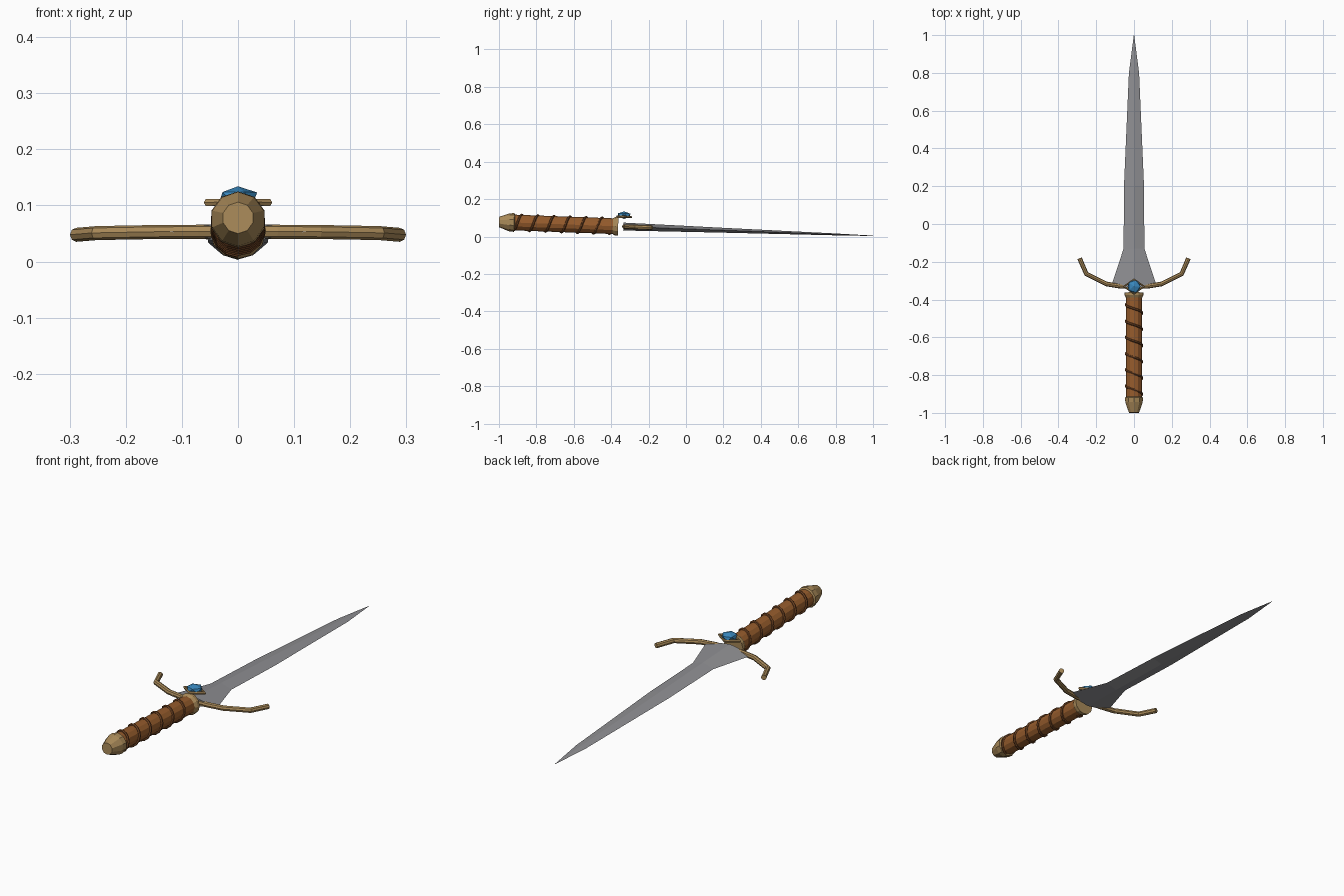
import bpy, bmesh, math
from mathutils import Matrix, Vector

if "Cube" in bpy.data.objects:
    bpy.data.objects.remove(bpy.data.objects["Cube"])

# The dagger is laid out along y, then tipped slightly so the point rests on the ground
TILT = Matrix.Translation((0, 0, 0.041)) @ Matrix.Rotation(-math.atan(0.037), 4, 'X')


def material(name, rgb):
    m = bpy.data.materials.new(name)
    m.diffuse_color = (*rgb, 1)
    m.use_nodes = True
    m.node_tree.nodes["Principled BSDF"].inputs["Base Color"].default_value = m.diffuse_color
    return m


STEEL = material("steel grey", (0.27, 0.27, 0.285))
GOLD = material("old gold", (0.40, 0.255, 0.10))
LEATHER = material("brown leather", (0.30, 0.105, 0.025))
CORD = material("dark leather cord", (0.17, 0.06, 0.018))
BLUE = material("blue gem", (0.04, 0.24, 0.50))


def add(name, mesh, mat):
    mesh.transform(TILT)
    mesh.materials.clear()
    mesh.materials.append(mat)
    ob = bpy.data.objects.new(name, mesh)
    bpy.context.collection.objects.link(ob)
    return ob


def add_bm(name, bm, mat):
    bmesh.ops.recalc_face_normals(bm, faces=bm.faces)
    me = bpy.data.meshes.new(name)
    bm.to_mesh(me)
    bm.free()
    return add(name, me, mat)


def loft(bm, rings):
    """Bridge rings of points and cap both ends."""
    vs = [[bm.verts.new(p) for p in ring] for ring in rings]
    n = len(vs[0])
    for a, b in zip(vs, vs[1:]):
        for i in range(n):
            j = (i + 1) % n
            bm.faces.new((a[i], a[j], b[j], b[i]))
    bm.faces.new(vs[0])
    bm.faces.new(vs[-1])


def lathe(name, profile, mat, sides=12):
    bm = bmesh.new()
    loft(bm, [[(r * math.sin(math.tau * i / sides), y, r * math.cos(math.tau * i / sides))
               for i in range(sides)] for y, r in profile])
    return add_bm(name, bm, mat)


def tube(name, pts, radius, mat, res=2, closed=False):
    cu = bpy.data.curves.new(name, 'CURVE')
    cu.dimensions = '3D'
    cu.bevel_depth = radius
    cu.bevel_resolution = res
    cu.use_fill_caps = True
    sp = cu.splines.new('POLY')
    sp.points.add(len(pts) - 1)
    for p, co in zip(sp.points, pts):
        p.co = (*co, 1)
    sp.use_cyclic_u = closed
    tmp = bpy.data.objects.new("tmp", cu)
    bpy.context.collection.objects.link(tmp)
    bpy.context.view_layer.update()
    dg = bpy.context.evaluated_depsgraph_get()
    me = bpy.data.meshes.new_from_object(tmp.evaluated_get(dg))
    bpy.data.objects.remove(tmp)
    for poly in me.polygons:
        poly.use_smooth = False
    return add(name, me, mat)


# Blade: diamond section, (y, half width, half thickness)
bm = bmesh.new()
sections = [(-0.335, 0.122, 0.021), (-0.13, 0.055, 0.018), (0.20, 0.053, 0.013),
            (0.80, 0.027, 0.005), (1.0, 0.001, 0.001)]
loft(bm, [[(w, y, 0), (0, y, t), (-w, y, 0), (0, y, -t)] for y, w, t in sections])
add_bm("blade", bm, STEEL)

# Grip, flared collar and pommel
lathe("grip", [(-0.93, 0.042), (-0.375, 0.042)], LEATHER)
lathe("collar", [(-0.395, 0.040), (-0.378, 0.050), (-0.363, 0.050)], GOLD)
lathe("pommel", [(-1.0, 0.028), (-0.945, 0.048), (-0.92, 0.050), (-0.915, 0.042)], GOLD, 10)

# Cord wound around the grip
turns, steps, pitch = 6, 14, 0.086
tube("grip_cord", [(0.043 * math.sin(a), -0.45 - pitch * a / math.tau, 0.043 * math.cos(a))
                   for a in (math.tau * i / steps - math.pi
                             for i in range(turns * steps + 1))],
     0.0065, CORD, 1)

# Crossguard: half path mirrored across x
half = [(0.07, -0.33, 0), (0.145, -0.318, 0), (0.252, -0.265, 0), (0.288, -0.182, 0)]
tube("crossguard", [(-x, y, z) for x, y, z in reversed(half)] + half, 0.0125, GOLD)

# Gem setting: small diamond-shaped frame
tube("gem_setting", [(0.054, -0.333, 0.052), (0, -0.297, 0.052),
                     (-0.054, -0.333, 0.052), (0, -0.369, 0.052)], 0.007, GOLD, 1, True)

# Gem: flattened icosphere
bm = bmesh.new()
bmesh.ops.create_icosphere(bm, subdivisions=1, radius=1)
bmesh.ops.transform(bm, verts=bm.verts, matrix=Matrix.Translation((0, -0.333, 0.061))
                    @ Matrix.Diagonal((0.038, 0.038, 0.02, 1)))
add_bm("gem", bm, BLUE)
